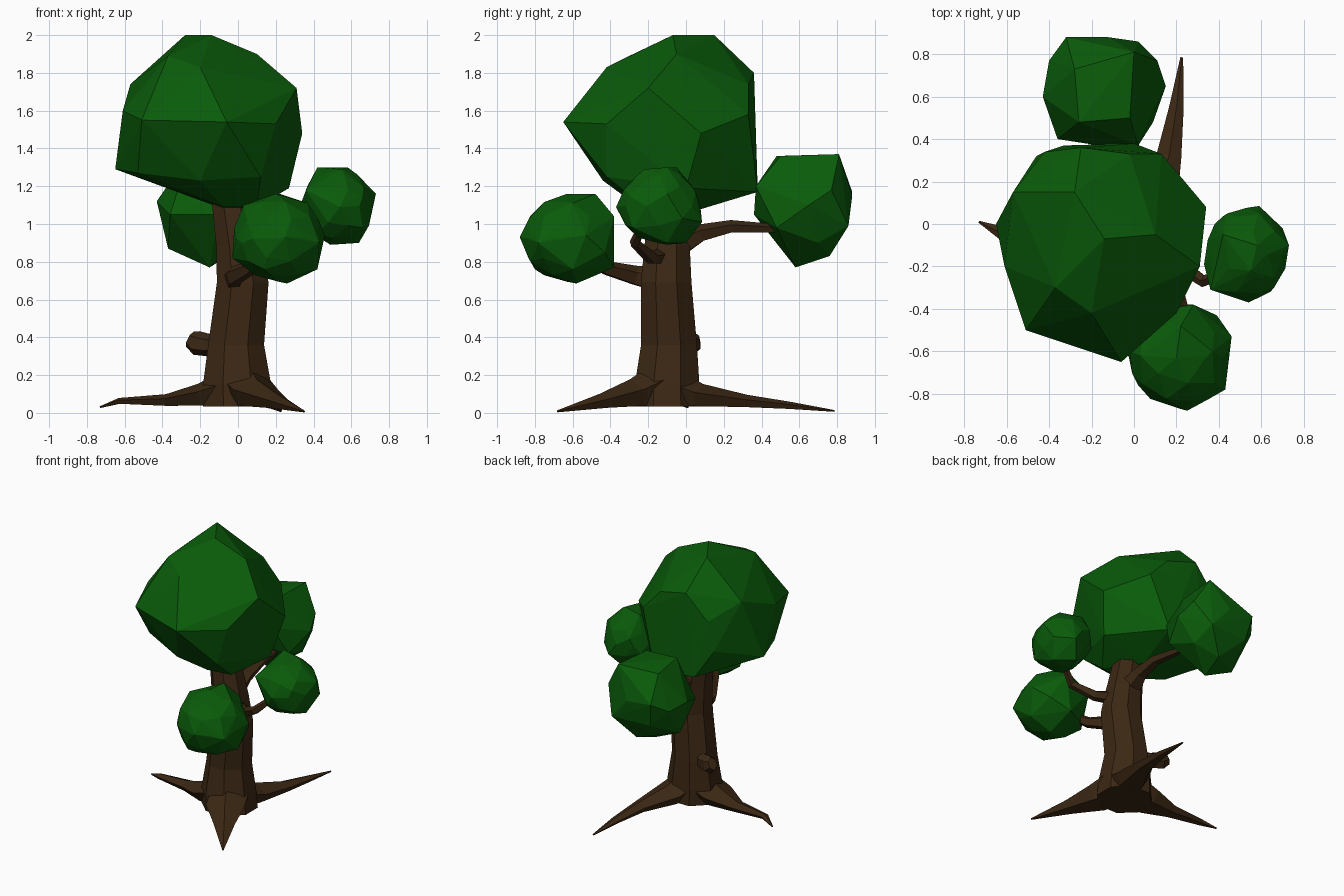
import bpy, bmesh, math
from mathutils import Vector


def material(name, rgb):
    m = bpy.data.materials.new(name)
    m.diffuse_color = (*rgb, 1)
    return m


BARK = material("bark", (0.045, 0.021, 0.007))
LEAF = material("leaf", (0.003, 0.105, 0.003))


def finish(name, bm, mat):
    bmesh.ops.recalc_face_normals(bm, faces=bm.faces)
    mesh = bpy.data.meshes.new(name)
    bm.to_mesh(mesh)
    bm.free()
    mesh.materials.append(mat)
    obj = bpy.data.objects.new(name, mesh)
    bpy.context.collection.objects.link(obj)


def limb(name, path, sides=5, phase=90, upright=False):
    """Faceted tube through (x, y, z, half width, half height) stations."""
    bm = bmesh.new()
    pts = [Vector(p[:3]) for p in path]
    rings = []
    for i, p in enumerate(path):
        t = (pts[min(i + 1, len(pts) - 1)] - pts[max(i - 1, 0)]).normalized()
        if upright:
            side, up = Vector((1, 0, 0)), Vector((0, 1, 0))
        else:
            side = t.cross(Vector((0, 0, 1))).normalized()
            up = side.cross(t)
        ring = []
        for k in range(sides):
            a = math.radians(phase) + math.tau * k / sides
            ring.append(bm.verts.new(pts[i] + side * p[3] * math.cos(a) + up * p[4] * math.sin(a)))
        rings.append(ring)
    for lo, hi in zip(rings, rings[1:]):
        for k in range(sides):
            n = (k + 1) % sides
            bm.faces.new((lo[k], lo[n], hi[n], hi[k]))
    bm.faces.new(rings[0][::-1])
    bm.faces.new(rings[-1])
    finish(name, bm, BARK)


def clump(name, points, fill=0):
    """Angular leaf clump spanned over its corner points, optionally rounded by an inner ball."""
    bm = bmesh.new()
    if fill:
        lo = Vector(min(c) for c in zip(*points))
        hi = Vector(max(c) for c in zip(*points))
        bmesh.ops.create_icosphere(bm, subdivisions=2, radius=fill)
        bmesh.ops.delete(bm, geom=list(bm.edges), context='EDGES_FACES')
        for v in bm.verts:
            v.co = (lo + hi) / 2 + v.co * (hi - lo) / 2
    for p in points:
        bm.verts.new(p)
    res = bmesh.ops.convex_hull(bm, input=bm.verts)
    inner = {v for v in res["geom_interior"] if isinstance(v, bmesh.types.BMVert)}
    bmesh.ops.delete(bm, geom=list(inner), context='VERTS')
    finish(name, bm, LEAF)


# Trunk
limb("trunk", [(0.0, -0.1, 0.035, 0.2, 0.19), (-0.005, -0.1, 0.15, 0.195, 0.185),
               (-0.01, -0.09, 0.36, 0.16, 0.16), (0.025, -0.105, 0.69, 0.148, 0.145),
               (0.005, -0.1, 0.88, 0.13, 0.13), (-0.05, -0.1, 1.2, 0.105, 0.1)],
     sides=8, phase=22.5, upright=True)

# Roots
limb("left_root", [(-0.05, -0.1, 0.13, 0.15, 0.10), (-0.2, -0.09, 0.09, 0.14, 0.065),
                   (-0.38, -0.06, 0.065, 0.065, 0.034), (-0.63, -0.04, 0.062, 0.032, 0.017),
                   (-0.73, 0.01, 0.03, 0.005, 0.005)])
limb("front_root", [(0.03, -0.12, 0.15, 0.14, 0.13), (0.09, -0.28, 0.10, 0.14, 0.08),
                    (0.2, -0.45, 0.06, 0.075, 0.042), (0.35, -0.68, 0.008, 0.006, 0.006)])
limb("back_root", [(0.03, -0.08, 0.13, 0.13, 0.11), (0.085, 0.08, 0.088, 0.125, 0.066),
                   (0.165, 0.32, 0.06, 0.062, 0.036), (0.2, 0.55, 0.038, 0.036, 0.021),
                   (0.225, 0.785, 0.01, 0.007, 0.005)])

# Branches and knot
limb("front_branch", [(-0.02, -0.15, 0.70, 0.06, 0.07), (-0.02, -0.27, 0.725, 0.045, 0.055),
                      (0.06, -0.42, 0.765, 0.035, 0.04), (0.14, -0.55, 0.86, 0.025, 0.025)])
limb("right_branch", [(0.06, -0.13, 0.83, 0.05, 0.05), (0.2, -0.18, 0.82, 0.038, 0.038),
                      (0.33, -0.27, 0.90, 0.03, 0.03), (0.46, -0.22, 1.02, 0.02, 0.02)])
limb("back_branch", [(0.0, -0.08, 0.87, 0.09, 0.085), (0.01, 0.08, 0.95, 0.055, 0.05),
                     (0.01, 0.24, 0.985, 0.042, 0.036), (-0.02, 0.47, 0.975, 0.025, 0.025)])
limb("knot", [(-0.08, -0.05, 0.36, 0.05, 0.055), (-0.16, 0.0, 0.36, 0.05, 0.06),
              (-0.22, 0.03, 0.37, 0.055, 0.065), (-0.255, 0.045, 0.39, 0.035, 0.045)], sides=6)

# Large crown
clump("crown", [
    (-0.06, -0.65, 1.54), (-0.51, -0.50, 1.55), (-0.20, -0.42, 1.83), (-0.37, -0.30, 1.89),
    (-0.14, -0.07, 2.0), (-0.28, 0.15, 2.0), (0.10, -0.05, 1.9), (0.31, -0.20, 1.72),
    (0.34, 0.08, 1.48), (0.13, 0.33, 1.58), (-0.02, 0.33, 1.74), (-0.25, 0.36, 1.8),
    (-0.42, 0.34, 1.62), (-0.57, 0.15, 1.74), (-0.61, -0.20, 1.6), (-0.65, 0.0, 1.29),
    (-0.46, 0.32, 1.4), (-0.33, 0.37, 1.19), (0.0, 0.38, 1.17), (0.27, 0.0, 1.19),
    (0.20, -0.42, 1.53), (0.12, -0.42, 1.25), (-0.20, -0.44, 1.23), (-0.05, 0.05, 1.07),
    (-0.08, -0.25, 1.09), (0.10, -0.22, 1.09), (-0.53, -0.30, 1.27)])

# Back clump
clump("back_clump", [
    (-0.32, 0.88, 1.17), (-0.12, 0.88, 1.15), (0.02, 0.86, 0.99), (0.15, 0.65, 1.1),
    (0.09, 0.48, 0.98), (0.02, 0.37, 1.2), (-0.36, 0.40, 1.05), (-0.43, 0.60, 1.12),
    (0.0, 0.81, 1.37), (-0.28, 0.73, 1.34), (-0.26, 0.48, 1.36), (-0.02, 0.50, 1.36),
    (-0.15, 0.58, 0.77), (-0.12, 0.76, 0.83), (-0.37, 0.60, 0.87), (0.05, 0.70, 0.9),
    (-0.10, 0.36, 1.05), (0.11, 0.77, 1.18), (-0.40, 0.77, 1.1), (-0.29, 0.84, 0.99)])

# Front clump
clump("front_clump", [
    (0.25, -0.88, 0.93), (0.02, -0.76, 0.90), (-0.02, -0.60, 0.98), (0.43, -0.78, 0.90),
    (0.46, -0.53, 0.94), (0.20, -0.63, 1.16), (0.22, -0.48, 1.16), (0.37, -0.60, 1.11),
    (0.03, -0.62, 1.10), (0.25, -0.77, 1.08), (0.28, -0.38, 1.04), (0.05, -0.42, 1.0),
    (0.42, -0.60, 0.76), (0.26, -0.58, 0.685), (-0.03, -0.60, 0.82), (0.14, -0.80, 0.76),
    (0.25, -0.38, 0.77), (0.08, -0.46, 0.77), (0.39, -0.43, 0.85)], fill=0.96)

# Right clump
clump("right_clump", [
    (0.42, -0.05, 1.3), (0.58, -0.10, 1.3), (0.55, -0.22, 1.29), (0.73, -0.10, 1.16),
    (0.66, -0.30, 1.15), (0.54, -0.37, 1.09), (0.36, -0.31, 1.18), (0.33, -0.19, 1.1),
    (0.59, 0.05, 1.17), (0.59, 0.085, 1.01), (0.38, 0.0, 1.04), (0.44, 0.05, 1.15),
    (0.49, -0.10, 0.89), (0.64, -0.10, 0.90), (0.42, -0.25, 0.95), (0.66, -0.28, 0.98),
    (0.70, -0.02, 1.03), (0.52, 0.0, 0.9)], fill=0.96)
